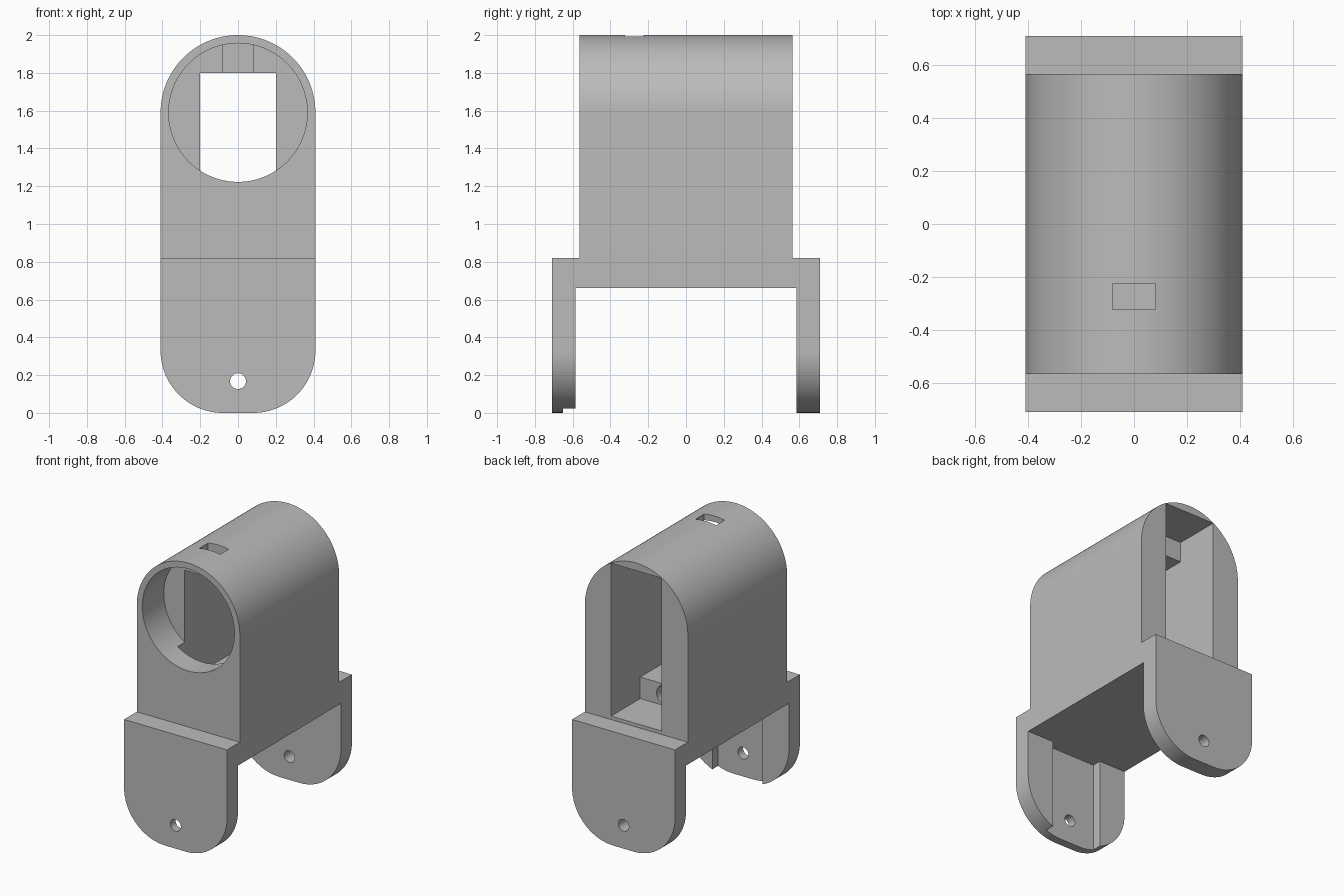
import bpy
import math

cube = bpy.data.objects.get("Cube")
if cube:
    bpy.data.objects.remove(cube, do_unlink=True)

GREY = (0.5, 0.5, 0.5, 1.0)
mat = bpy.data.materials.new("plain grey")
mat.use_nodes = True
mat.diffuse_color = GREY
mat.node_tree.nodes["Principled BSDF"].inputs["Base Color"].default_value = GREY


def arc(cx, cz, r, start, end, steps):
    """Points (x, z) on an arc, angles in degrees."""
    angles = [math.radians(start + (end - start) * i / steps) for i in range(steps + 1)]
    return [(cx + r * math.cos(a), cz + r * math.sin(a)) for a in angles]


def prism(name, outline, y0, y1):
    """Extrude a counter-clockwise (x, z) outline from y0 to y1."""
    n = len(outline)
    verts = [(x, y, z) for y in (y0, y1) for x, z in outline]
    faces = [tuple(range(n)), tuple(reversed(range(n, 2 * n)))]
    faces += [(i, i + n, (i + 1) % n + n, (i + 1) % n) for i in range(n)]
    mesh = bpy.data.meshes.new(name)
    mesh.from_pydata(verts, [], faces)
    mesh.materials.append(mat)
    obj = bpy.data.objects.new(name, mesh)
    bpy.context.collection.objects.link(obj)
    return obj


def rect(half_x, z0, z1):
    return [(-half_x, z0), (half_x, z0), (half_x, z1), (-half_x, z1)]


def disc(z, r, steps=48):
    return arc(0, z, r, 0, 360, steps)[:-1]


def combine(target, tool, operation):
    """Apply a boolean and discard the tool."""
    mod = target.modifiers.new("boolean", "BOOLEAN")
    mod.operation = operation
    mod.solver = "EXACT"
    mod.object = tool
    tool.hide_render = True
    bpy.context.view_layer.objects.active = target
    bpy.ops.object.modifier_apply(modifier=mod.name)
    bpy.data.objects.remove(tool, do_unlink=True)


W = 0.41            # half width
BODY_Y = 0.565      # half depth of the housing
OUT_Y = 0.71        # outer face of the lugs
IN_Y = 0.585        # inner face of the lugs
BASE = 0.66         # underside of the housing
SHELF = 0.82        # top of the shelf
ARCH = 2.0 - W      # centre height of the arched roof
R = 0.33            # lug corner radius

# Arched housing
housing = prism("motor_housing_bracket",
                [(-W, BASE), (W, BASE)] + arc(0, ARCH, W, 0, 180, 64), -BODY_Y, BODY_Y)

# Shelf carrying the lugs
combine(housing, prism("shelf", rect(W, BASE, SHELF), -OUT_Y, OUT_Y), "UNION")

# Rounded lugs front and back
lug = (arc(-W + R, R, R, 180, 270, 24) + arc(W - R, R, R, 270, 360, 24)
       + [(W, SHELF), (-W, SHELF)])
for side, (y0, y1) in {"front": (-OUT_Y, -IN_Y), "back": (IN_Y, OUT_Y)}.items():
    combine(housing, prism(side + "_lug", lug, y0, y1), "UNION")

# Cavity: round front bore, motor pocket, taller rear pocket
cuts = [
    prism("front_bore", disc(ARCH, 0.367, 96), -0.8, -0.32),
    prism("motor_pocket", rect(0.2, 1.0, 1.8), -0.4, 0.4),
    prism("rear_pocket", rect(0.2, 0.845, 1.945), 0.235, 0.8),
    prism("roof_slot", rect(0.082, 1.75, 2.1), -0.322, -0.225),
    # Groove inside the front lug
    prism("lug_groove", rect(0.2, -0.1, BASE), -0.65, -0.5),
    # Pivot hole through both lugs
    prism("pivot_hole", disc(0.168, 0.042, 32), -0.9, 0.9),
]
# Blind screw holes in the two mounting shoulders
cuts += [prism("screw_hole", disc(z, 0.07, 32), 0.0, 0.3) for z in (0.922, 1.872)]
for cutter in cuts:
    combine(housing, cutter, "DIFFERENCE")

bpy.ops.object.select_all(action="DESELECT")
housing.select_set(True)
bpy.context.view_layer.objects.active = housing
bpy.ops.object.shade_smooth_by_angle(angle=math.radians(30))
